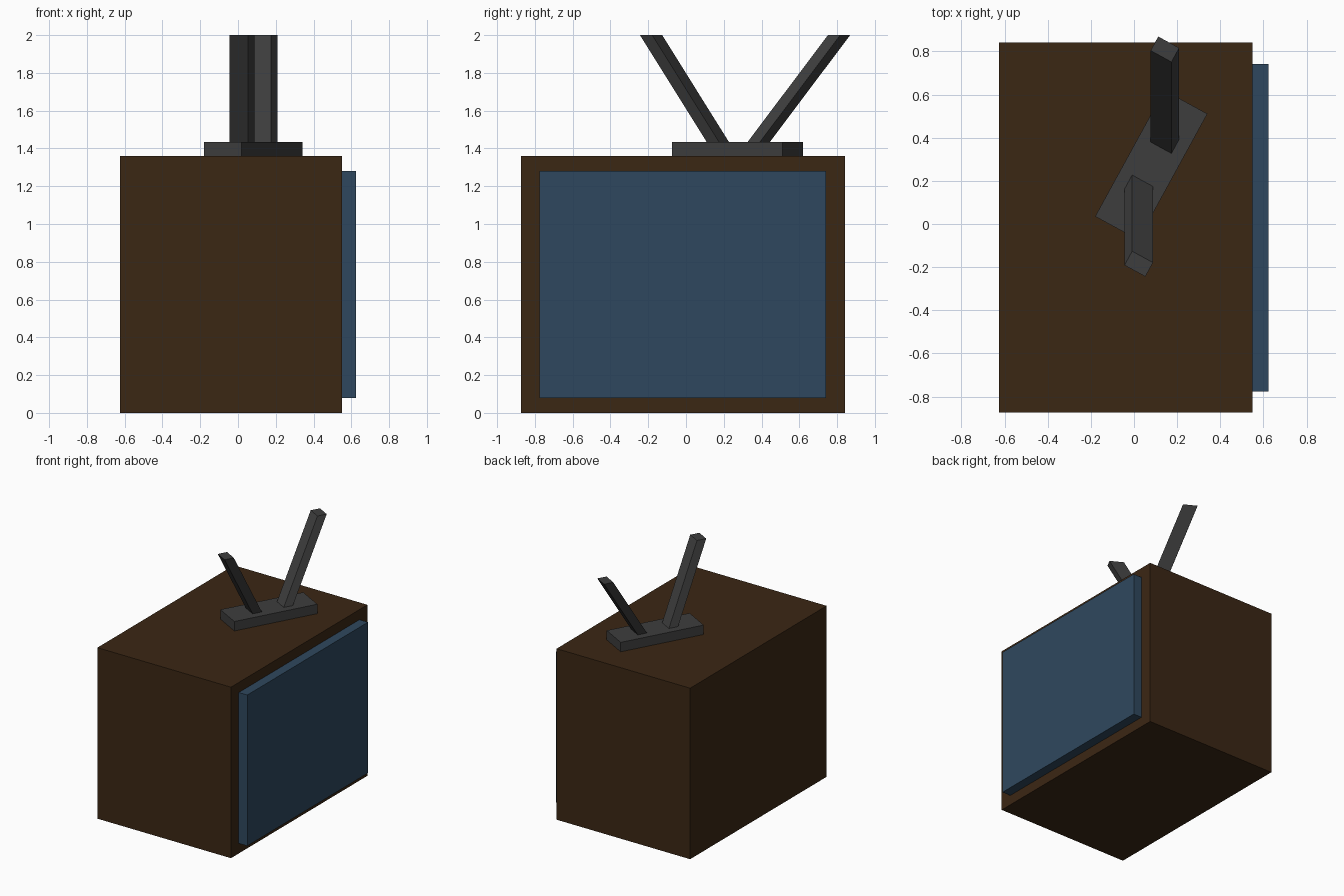
import bpy, bmesh, math
from mathutils import Matrix, Vector

if "Cube" in bpy.data.objects:
    bpy.data.objects.remove(bpy.data.objects["Cube"])

TURN = math.radians(61.3)  # heading of the aerial stand


def material(name, rgb):
    m = bpy.data.materials.new(name)
    m.diffuse_color = (*rgb, 1)
    m.use_nodes = True
    m.node_tree.nodes["Principled BSDF"].inputs["Base Color"].default_value = m.diffuse_color
    return m


wood = material("brown_wood", (0.044, 0.02, 0.007))
glass = material("blue_glass", (0.028, 0.064, 0.112))
dark = material("dark_grey", (0.047, 0.047, 0.047))


def block(name, size, low, high, mat, turn=0.0):
    """Box whose bottom centre is low and top centre is high (sheared if offset)."""
    low, high = Vector(low), Vector(high)
    bm = bmesh.new()
    bmesh.ops.create_cube(bm, size=1)
    rot = Matrix.Rotation(turn, 3, 'Z')
    for v in bm.verts:
        flat = rot @ Vector((v.co.x * size[0], v.co.y * size[1], 0))
        v.co = flat + (high if v.co.z > 0 else low)
    mesh = bpy.data.meshes.new(name)
    bm.to_mesh(mesh)
    bm.free()
    mesh.materials.append(mat)
    ob = bpy.data.objects.new(name, mesh)
    bpy.context.collection.objects.link(ob)
    return ob


# Cabinet and raised screen
block("cabinet", (1.175, 1.715), (-0.038, -0.016, 0), (-0.038, -0.016, 1.36), wood)
block("screen", (0.075, 1.517), (0.587, -0.017, 0.08), (0.587, -0.017, 1.28), glass)

# Aerial stand
block("aerial_stand", (0.667, 0.228), (0.08, 0.273, 1.36), (0.08, 0.273, 1.435), dark, TURN)

# Two leaning aerials with level ends
for name, x, y0, y1 in (("front_aerial", 0.022, 0.168, -0.185),
                        ("back_aerial", 0.143, 0.386, 0.81)):
    block(name, (0.074, 0.11), (x, y0, 1.435), (x, y1, 2.0), dark, TURN)
